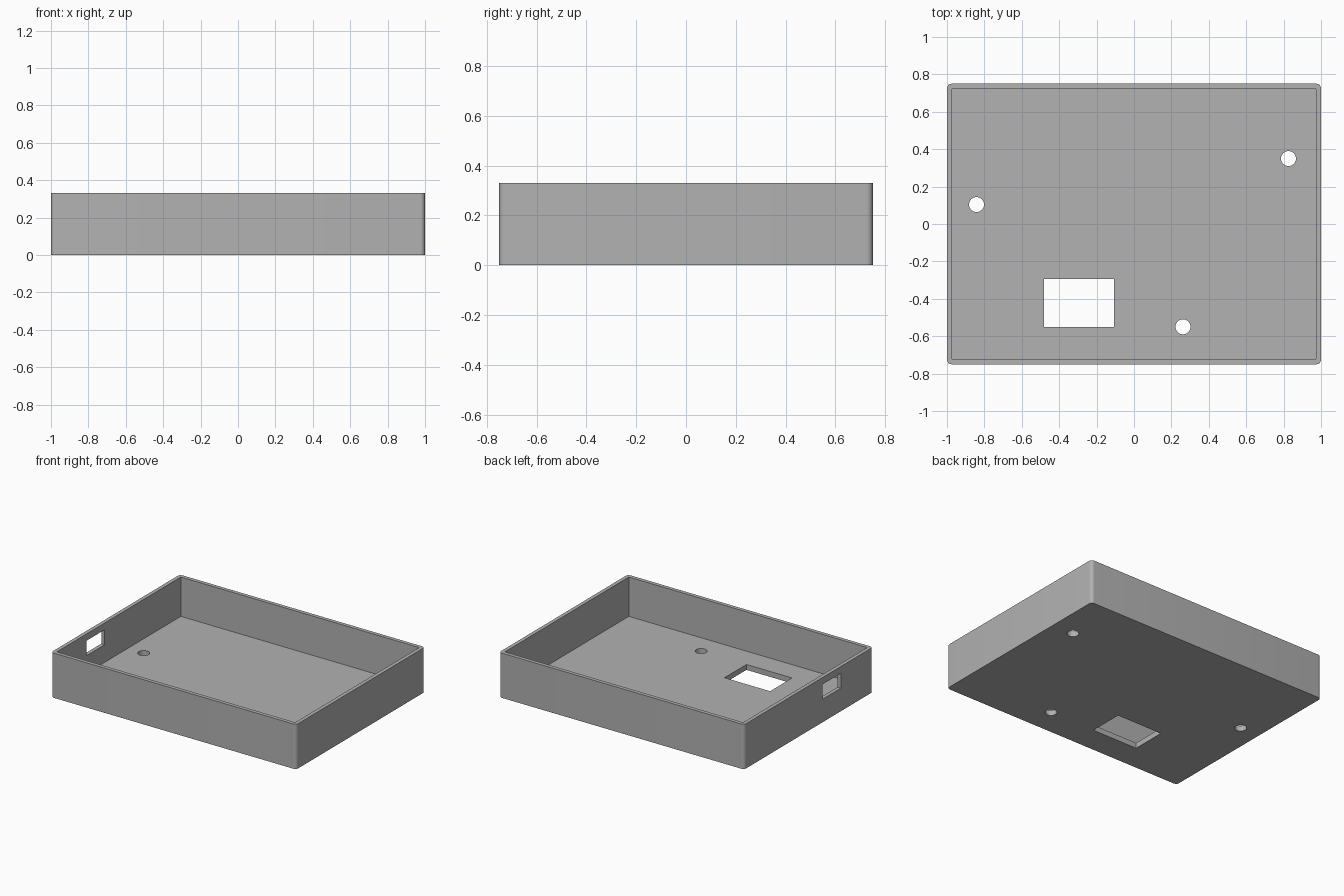
import bpy
import bmesh
from mathutils import Matrix, Vector

if "Cube" in bpy.data.objects:
    bpy.data.objects.remove(bpy.data.objects["Cube"], do_unlink=True)

HALF_X, HALF_Y, HEIGHT = 1.0, 0.75, 0.33
WALL, FLOOR, HOLE_RADIUS = 0.028, 0.04, 0.04

grey = bpy.data.materials.new("plain grey")
grey.use_nodes = True
colour = (0.447, 0.447, 0.447, 1)
grey.diffuse_color = colour
grey.node_tree.nodes["Principled BSDF"].inputs["Base Color"].default_value = colour


def add_object(name, bm):
    mesh = bpy.data.meshes.new(name)
    bm.to_mesh(mesh)
    bm.free()
    mesh.materials.append(grey)
    obj = bpy.data.objects.new(name, mesh)
    bpy.context.collection.objects.link(obj)
    return obj


def add_box(name, low, high, radius=0):
    """Box between two corners, optionally with rounded upright edges."""
    low, high = Vector(low), Vector(high)
    bm = bmesh.new()
    bmesh.ops.create_cube(bm, size=1, matrix=Matrix.Translation((low + high) / 2)
                          @ Matrix.Diagonal((*(high - low), 1)))
    if radius:
        upright = [e for e in bm.edges
                   if abs(e.verts[0].co.z - e.verts[1].co.z) > 0.01]
        bmesh.ops.bevel(bm, geom=upright, offset=radius, segments=8,
                        profile=0.5, affect='EDGES')
    return add_object(name, bm)


def add_hole(name, x, y):
    bm = bmesh.new()
    bmesh.ops.create_cone(bm, cap_ends=True, segments=48, radius1=HOLE_RADIUS,
                          radius2=HOLE_RADIUS, depth=0.2,
                          matrix=Matrix.Translation((x, y, 0)))
    return add_object(name, bm)


# Open tray with rounded outer corners
tray = add_box("tray", (-HALF_X, -HALF_Y, 0), (HALF_X, HALF_Y, HEIGHT), 0.025)

# Cavity, floor window, side wall port and three screw holes
cutters = [
    add_box("cavity_cutter", (WALL - HALF_X, WALL - HALF_Y, FLOOR),
            (HALF_X - WALL, HALF_Y - WALL, HEIGHT + 0.1)),
    add_box("floor_window_cutter", (-0.48, -0.55, -0.1), (-0.108, -0.294, 0.1)),
    add_box("side_port_cutter", (-1.1, -0.375, 0.17), (-0.9, -0.165, 0.28)),
]
for x, y in ((-0.842, 0.104), (0.826, 0.35), (0.262, -0.55)):
    cutters.append(add_hole("screw_hole_cutter", x, y))

bpy.ops.object.select_all(action='DESELECT')
tray.select_set(True)
bpy.context.view_layer.objects.active = tray
for cutter in cutters:
    cutter.hide_render = True
    cut = tray.modifiers.new(cutter.name, 'BOOLEAN')
    cut.operation = 'DIFFERENCE'
    cut.solver = 'EXACT'
    cut.object = cutter
    bpy.ops.object.modifier_apply(modifier=cut.name)
    bpy.data.objects.remove(cutter, do_unlink=True)

# Soft round corners and holes, crisp everywhere else
bpy.ops.object.shade_smooth_by_angle(angle=0.6)
